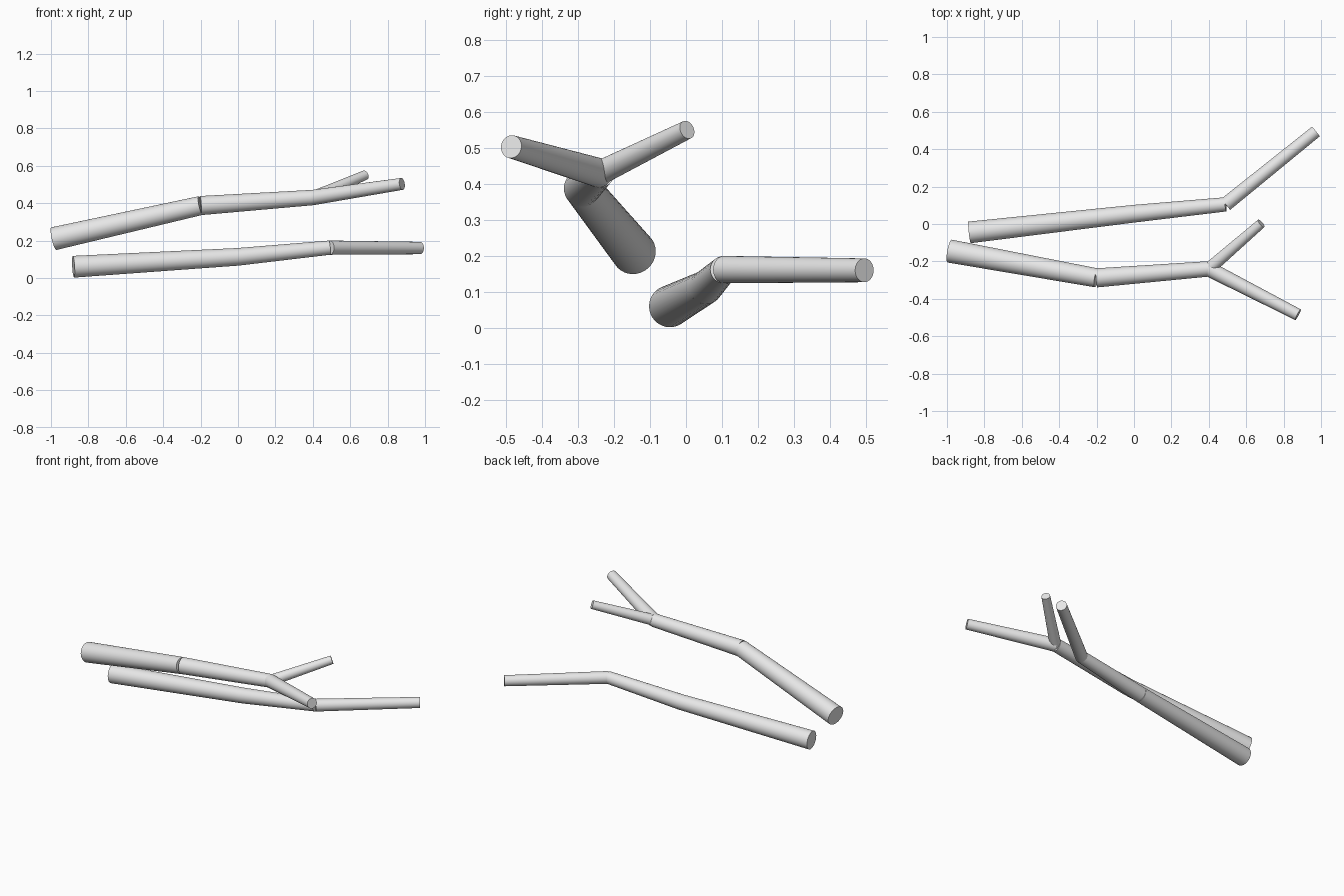
import bpy, math
from mathutils import Vector

if "Cube" in bpy.data.objects:
    bpy.data.objects.remove(bpy.data.objects["Cube"])

grey = bpy.data.materials.new("light grey")
grey.diffuse_color = (0.8, 0.8, 0.8, 1)
grey.use_nodes = True
grey.node_tree.nodes["Principled BSDF"].inputs["Base Color"].default_value = grey.diffuse_color


def limb(name, points):
    """Chain of capped tapered cylinders through (x, y, z, radius) points."""
    for i, (a, b) in enumerate(zip(points, points[1:]), 1):
        p, q = Vector(a[:3]), Vector(b[:3])
        bpy.ops.mesh.primitive_cone_add(
            vertices=32, radius1=a[3], radius2=b[3], depth=(q - p).length,
            location=(p + q) / 2,
            rotation=(q - p).to_track_quat('Z', 'Y').to_euler())
        ob = bpy.context.object
        ob.name = f"{name}_{i}"
        ob.data.materials.append(grey)
        bpy.ops.object.shade_smooth_by_angle(angle=math.radians(30))


# Lower branch, bent at its far end
limb("lower_branch", [(-0.88, -0.045, 0.06, 0.058), (0, 0.055, 0.113, 0.047),
                      (0.49, 0.105, 0.162, 0.038), (0.973, 0.495, 0.16, 0.033)])

# Upper branch, ending in a fork
fork = (0.4, -0.24, 0.43)
limb("upper_branch", [(-0.985, -0.145, 0.21, 0.062), (-0.2, -0.288, 0.387, 0.051),
                      (*fork, 0.041), (0.877, -0.485, 0.503, 0.032)])
limb("side_twig", [(*fork, 0.034), (0.68, 0.003, 0.55, 0.026)])
